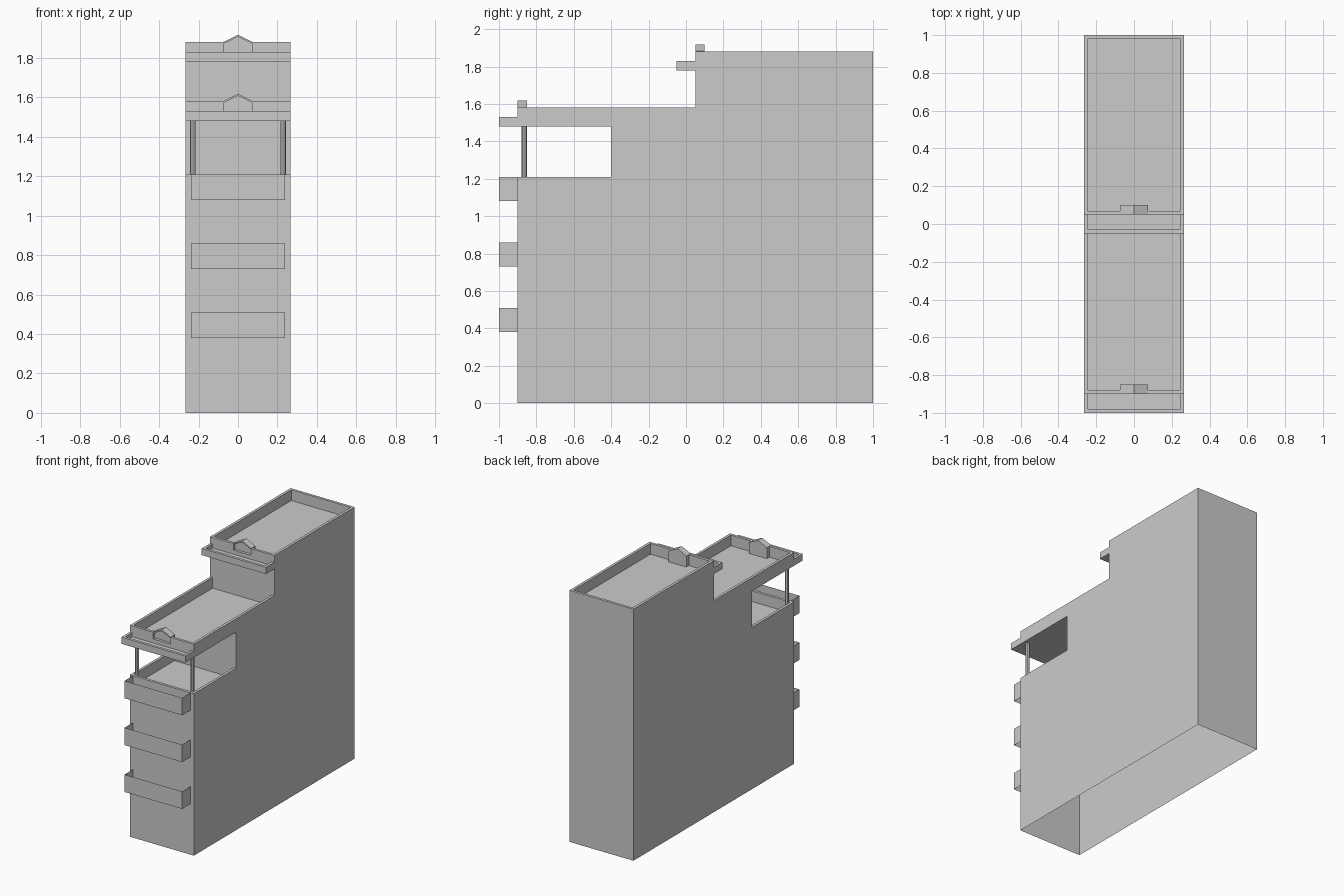
import bpy, bmesh, math

if "Cube" in bpy.data.objects:
    bpy.data.objects.remove(bpy.data.objects["Cube"])

W = 0.265      # half width of the building
T = 0.02       # parapet thickness
D = 0.08       # parapet depth


def make(name, bm):
    bmesh.ops.recalc_face_normals(bm, faces=bm.faces[:])
    me = bpy.data.meshes.new(name)
    bm.to_mesh(me)
    bm.free()
    ob = bpy.data.objects.new(name, me)
    bpy.context.collection.objects.link(ob)
    return ob


def prism(name, pts, axis, a, b):
    """Extrude a 2D outline along x (points are y,z) or y (points are x,z)."""
    bm = bmesh.new()
    place = (lambda p: (a, p[0], p[1])) if axis == 'x' else (lambda p: (p[0], a, p[1]))
    face = bm.faces.new([bm.verts.new(place(p)) for p in pts])
    ext = bmesh.ops.extrude_face_region(bm, geom=[face], use_keep_orig=True)
    verts = [g for g in ext['geom'] if isinstance(g, bmesh.types.BMVert)]
    bmesh.ops.translate(bm, verts=verts, vec=(b - a, 0, 0) if axis == 'x' else (0, b - a, 0))
    return make(name, bm)


def box(name, hx, y0, y1, z0, z1):
    return prism(name, [(y0, z0), (y1, z0), (y1, z1), (y0, z1)], 'x', -hx, hx)


def cut(ob, cutter):
    cutter.hide_render = True
    mod = ob.modifiers.new("cut", 'BOOLEAN')
    mod.operation = 'DIFFERENCE'
    mod.solver = 'EXACT'
    mod.object = cutter
    bpy.context.view_layer.objects.active = ob
    bpy.ops.object.modifier_apply(modifier=mod.name)
    bpy.data.objects.remove(cutter)


# stepped body with an open terrace below the front roof
body = prism("building_body", [
    (-0.9, 0), (1, 0), (1, 1.88), (0.05, 1.88), (0.05, 1.58), (-0.9, 1.58),
    (-0.9, 1.48), (-0.4, 1.48), (-0.4, 1.21), (-0.9, 1.21)], 'x', -W, W)

# sunken roofs and terrace floor, leaving parapets
e = 0.0002
cut(body, box("cutter", W - T, 0.05 + T, 1 - T, 1.88 - D, 1.95))
cut(body, box("cutter", W - T, -0.9 + T, 0.05 + e, 1.58 - D, 1.58 + e))
cut(body, box("cutter", W - T, -0.9 + T, -0.4 + e, 1.21 - D, 1.21 + e))

# each roof front: cornice tray, gable set in a parapet gap
for label, y, z in (("lower", -0.9, 1.58), ("upper", 0.05, 1.88)):
    g = 0.073
    cut(body, box("cutter", g, y - 0.01, y + T + 0.01, z - 0.05, z + 0.01))
    cornice = box(label + "_cornice", W, y - 0.1, y, z - 0.1, z - 0.05)
    cut(cornice, box("cutter", W - T, y - 0.1 + T, y + 0.05, z - 0.08, z))
    prism(label + "_gable", [(-g, z - D), (g, z - D), (g, z), (0, z + 0.035), (-g, z)],
          'y', y + T, y + 0.05)
    prism(label + "_gable_roof", [(-g, z - 0.008), (0, z + 0.028), (g, z - 0.008),
                                  (g, z + 0.002), (0, z + 0.038), (-g, z + 0.002)],
          'y', y, y + 0.05)

# the building is open underneath
bm = bmesh.new()
bm.from_mesh(body.data)
under = [f for f in bm.faces if f.normal.z < -0.9 and f.calc_center_median().z < 0.01]
bmesh.ops.delete(bm, geom=under, context='FACES')
bm.to_mesh(body.data)
bm.free()

# balcony fronts: thin three-sided panels
for i, z in enumerate((0.38, 0.73, 1.08)):
    bm = bmesh.new()
    path = [(-0.238, -0.9), (-0.238, -1), (0.238, -1), (0.238, -0.9)]
    lo = [bm.verts.new((x, y, z)) for x, y in path]
    hi = [bm.verts.new((x, y, z + 0.13)) for x, y in path]
    for k in range(3):
        bm.faces.new((lo[k], lo[k + 1], hi[k + 1], hi[k]))
    make(f"balcony_{i + 1}", bm)

# terrace columns
for side, s in (("left", -1), ("right", 1)):
    r, zb, zt = 0.014, 1.21 - D, 1.48
    bm = bmesh.new()
    bmesh.ops.create_cone(bm, cap_ends=True, segments=8, radius1=r, radius2=r, depth=zt - zb)
    bmesh.ops.translate(bm, verts=bm.verts[:], vec=(s * 0.229, -0.865, (zb + zt) / 2))
    make(side + "_column", bm)
